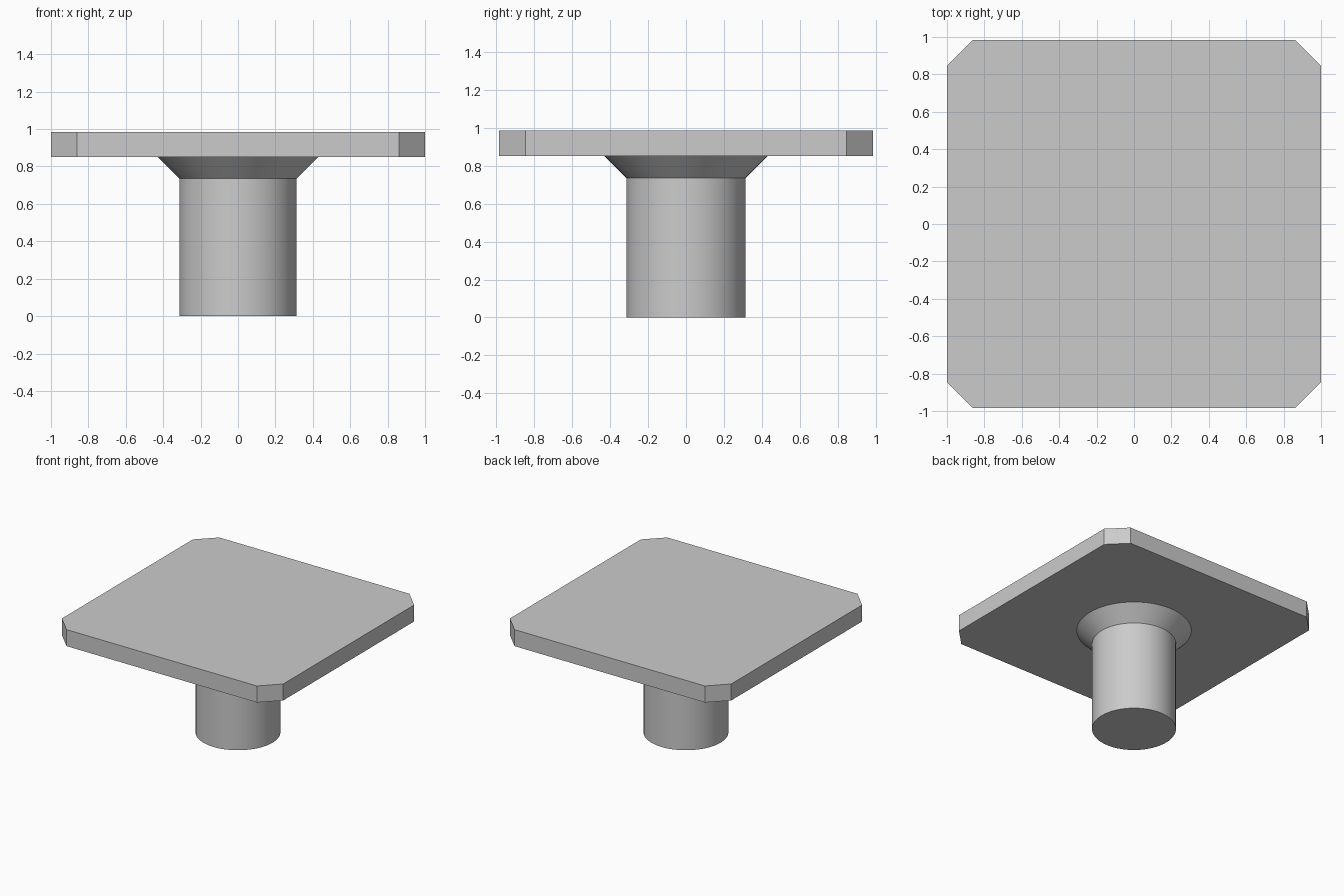
import bpy
import bmesh
import math

cube = bpy.data.objects.get("Cube")
if cube:
    bpy.data.objects.remove(cube, do_unlink=True)

SIDES = 64

# One plain grey for every part
grey = bpy.data.materials.new("light_grey")
grey.use_nodes = True
colour = (0.6, 0.6, 0.6, 1)
grey.diffuse_color = colour
grey.node_tree.nodes["Principled BSDF"].inputs["Base Color"].default_value = colour


def add_object(name, bm):
    bmesh.ops.recalc_face_normals(bm, faces=bm.faces)
    mesh = bpy.data.meshes.new(name)
    bm.to_mesh(mesh)
    bm.free()
    mesh.materials.append(grey)
    obj = bpy.data.objects.new(name, mesh)
    bpy.context.collection.objects.link(obj)
    return obj


def prism(name, outline, bottom, top):
    """Extrude a flat outline upwards."""
    bm = bmesh.new()
    face = bm.faces.new([bm.verts.new((x, y, bottom)) for x, y in outline])
    result = bmesh.ops.extrude_face_region(bm, geom=[face], use_keep_orig=True)
    verts = [g for g in result["geom"] if isinstance(g, bmesh.types.BMVert)]
    bmesh.ops.translate(bm, verts=verts, vec=(0, 0, top - bottom))
    return add_object(name, bm)


def lathe(name, profile):
    """Stack rings of (radius, height) and cap both ends."""
    bm = bmesh.new()
    rings = []
    for radius, z in profile:
        angles = [math.tau * i / SIDES for i in range(SIDES)]
        rings.append([bm.verts.new((radius * math.cos(a), radius * math.sin(a), z)) for a in angles])
    for low, high in zip(rings, rings[1:]):
        for i in range(SIDES):
            j = (i + 1) % SIDES
            bm.faces.new((low[i], low[j], high[j], high[i]))
    bm.faces.new(rings[0])
    bm.faces.new(rings[-1])
    return add_object(name, bm)


# Square plate with clipped corners
hx, hy, cut = 1.0, 0.985, 0.14
outline = []
for sx, sy in ((1, 1), (-1, 1), (-1, -1), (1, -1)):
    corner = [(sx * hx, sy * (hy - cut)), (sx * (hx - cut), sy * hy)]
    outline += corner if sx * sy > 0 else corner[::-1]
prism("top_plate", outline, 0.85, 0.985)

# Round stem flaring out under the plate
stem = lathe("flared_stem", [(0.314, 0), (0.314, 0.735), (0.43, 0.851)])
bpy.ops.object.select_all(action="DESELECT")
stem.select_set(True)
bpy.context.view_layer.objects.active = stem
bpy.ops.object.shade_smooth_by_angle(angle=math.radians(30))
